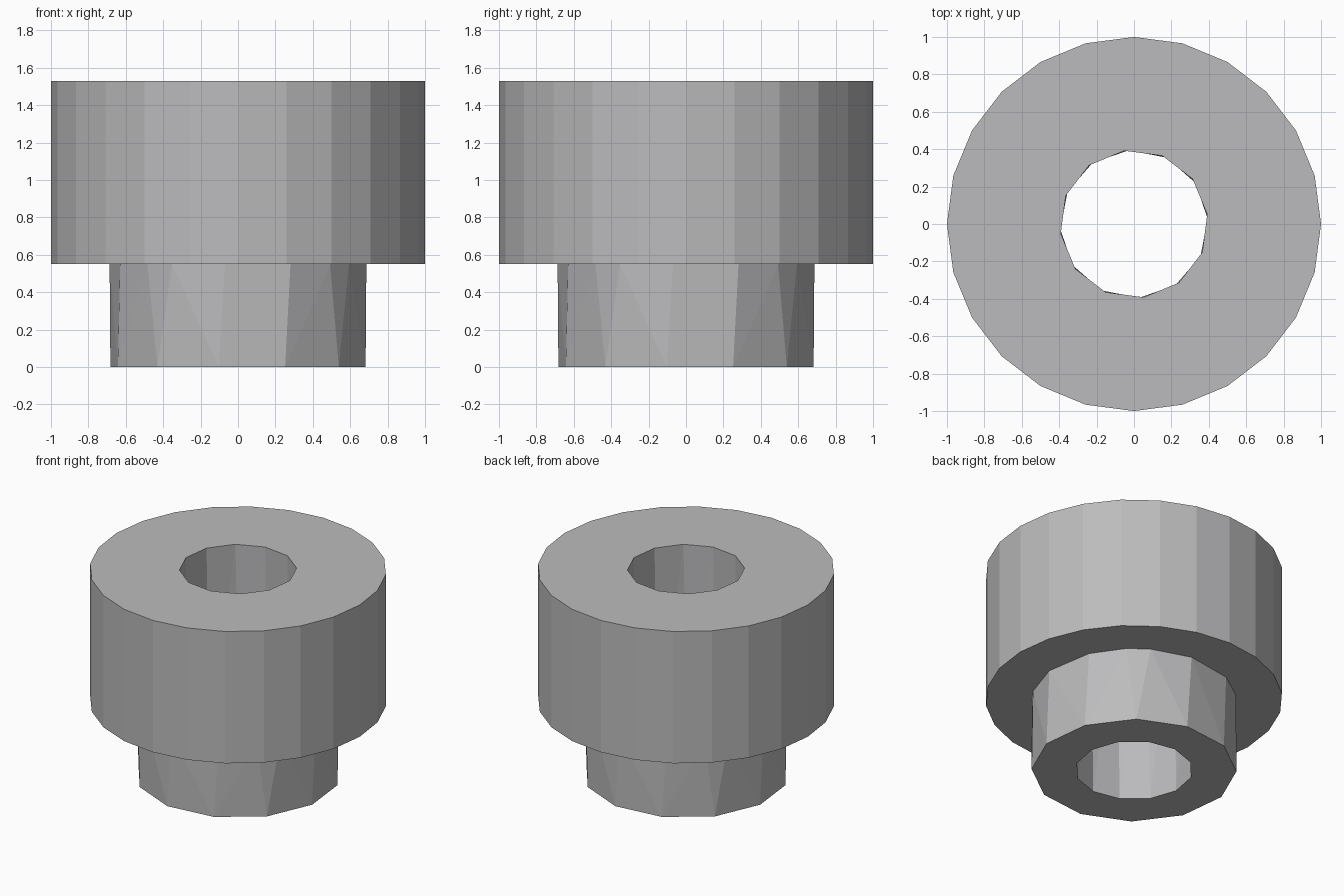
import bpy, bmesh
from math import radians, cos, sin
from mathutils import Vector

cube = bpy.data.objects.get("Cube")
if cube:
    bpy.data.objects.remove(cube, do_unlink=True)

grey = bpy.data.materials.new("plain_grey")
grey.use_nodes = True
colour = (0.5, 0.5, 0.51, 1)
grey.diffuse_color = colour
grey.node_tree.nodes["Principled BSDF"].inputs["Base Color"].default_value = colour


def ring(radius, z, angles):
    return [Vector((radius * cos(radians(a)), radius * sin(radians(a)), z)) for a in angles]


def steps(count, phase=0):
    return [phase + i * 360 / count for i in range(count)]


def faceted_prism(name, points):
    """Flat-faced solid spanning a lower and an upper ring."""
    bm = bmesh.new()
    for p in points:
        bm.verts.new(p)
    bmesh.ops.convex_hull(bm, input=bm.verts[:])
    bmesh.ops.dissolve_limit(bm, angle_limit=radians(0.1), verts=bm.verts[:], edges=bm.edges[:])
    bmesh.ops.recalc_face_normals(bm, faces=bm.faces[:])
    mesh = bpy.data.meshes.new(name)
    bm.to_mesh(mesh)
    bm.free()
    mesh.materials.append(grey)
    obj = bpy.data.objects.new(name, mesh)
    bpy.context.collection.objects.link(obj)
    return obj


top, shoulder = 1.53, 0.55

# Wide upper collar
collar = faceted_prism("collar", ring(1, shoulder, steps(24)) + ring(1, top, steps(24)))

# Narrow lower boss, slightly twisted, with a four-fold upper ring
quarter = (-5.8, 24, 45.5, 59.3)
upper = [a + 90 * k - 90 for k in range(4) for a in quarter]
boss = faceted_prism("boss", ring(0.69, 0, steps(12, 21.4)) + ring(0.69, shoulder, upper))

# Through hole, cut from both parts
bore = faceted_prism("bore_cutter", ring(0.395, -0.02, steps(12, 4)) + ring(0.395, top + 0.02, steps(12, 7.5)))
for part in (collar, boss):
    cut = part.modifiers.new("bore", "BOOLEAN")
    cut.operation = "DIFFERENCE"
    cut.solver = "EXACT"
    cut.object = bore
bpy.context.view_layer.update()
graph = bpy.context.evaluated_depsgraph_get()
for part in (collar, boss):
    mesh = bpy.data.meshes.new_from_object(part.evaluated_get(graph))
    part.modifiers.clear()
    part.data = mesh
bpy.data.objects.remove(bore, do_unlink=True)
